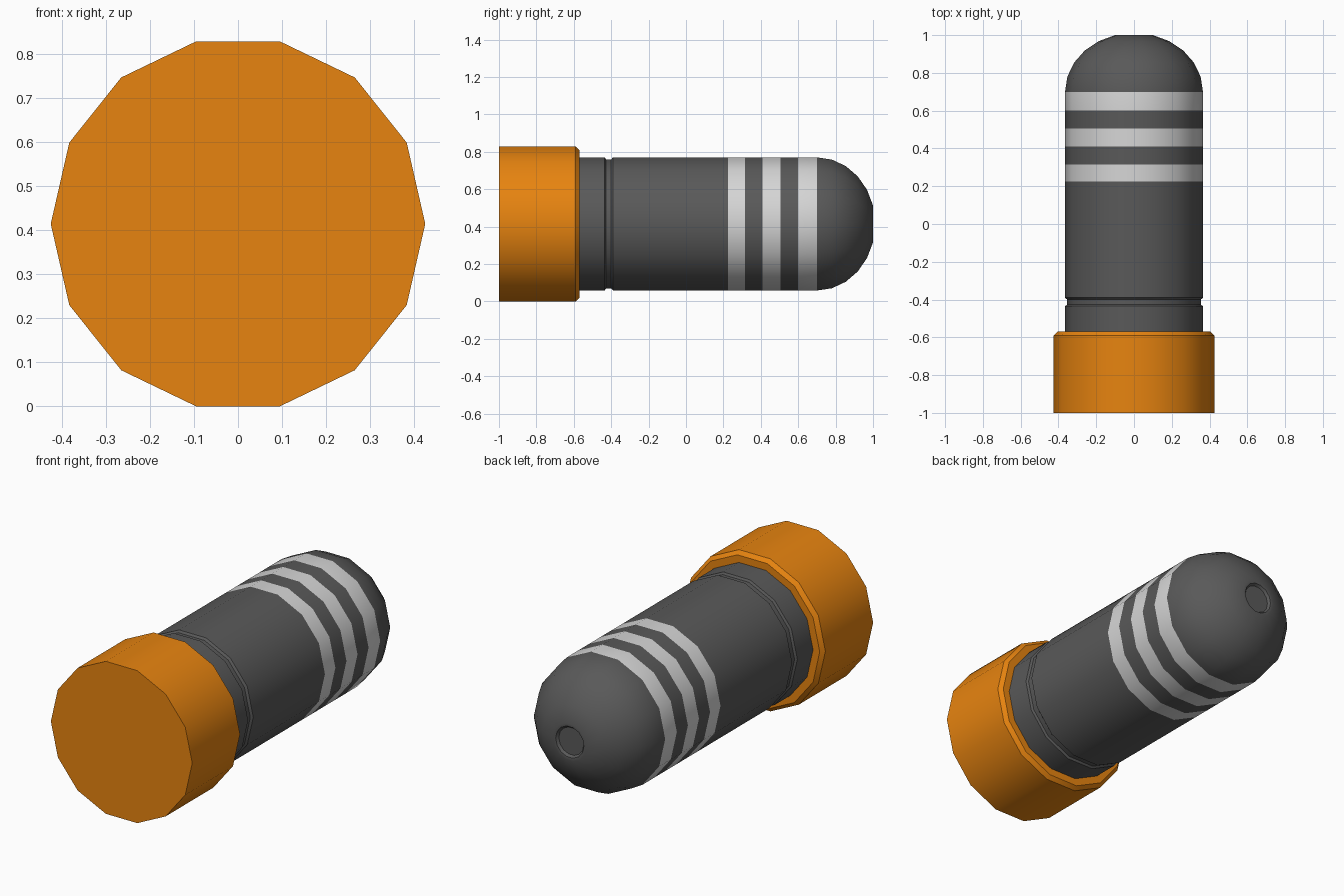
import bpy, bmesh, math

cube = bpy.data.objects.get("Cube")
if cube:
    bpy.data.objects.remove(cube, do_unlink=True)

SIDES = 14
CAP_R, BODY_R = 0.425, 0.365
AXIS_Z = CAP_R * math.cos(math.pi / SIDES)


def material(name, colour):
    mat = bpy.data.materials.new(name)
    mat.use_nodes = True
    mat.diffuse_color = (*colour, 1)
    mat.node_tree.nodes["Principled BSDF"].inputs["Base Color"].default_value = (*colour, 1)
    return mat


orange = material("orange", (0.8, 0.23, 0.005))
charcoal = material("charcoal", (0.1, 0.1, 0.1))
light_grey = material("light grey", (0.67, 0.67, 0.67))


def lathe(name, profile, mats, rule=lambda y: 0):
    """Turn (radius, y) points about the y axis and close both ends."""
    bm = bmesh.new()
    rings = []
    for r, y in profile:
        angles = [2 * math.pi * i / SIDES for i in range(SIDES)]
        rings.append([bm.verts.new((r * math.cos(a), y, AXIS_Z + r * math.sin(a))) for a in angles])
    for a, b in zip(rings, rings[1:]):
        for i in range(SIDES):
            j = (i + 1) % SIDES
            bm.faces.new((a[i], a[j], b[j], b[i]))
    bm.faces.new(rings[0])
    bm.faces.new(rings[-1])
    bmesh.ops.recalc_face_normals(bm, faces=bm.faces)
    for f in bm.faces:
        f.material_index = rule(f.calc_center_median().y)
    mesh = bpy.data.meshes.new(name)
    bm.to_mesh(mesh)
    bm.free()
    for m in mats:
        mesh.materials.append(m)
    obj = bpy.data.objects.new(name, mesh)
    bpy.context.collection.objects.link(obj)
    bpy.ops.object.select_all(action="DESELECT")
    obj.select_set(True)
    bpy.context.view_layer.objects.active = obj
    bpy.ops.object.shade_smooth_by_angle(angle=math.radians(30))
    return obj


# End cap with a chamfered rim
lathe("end_cap", [(CAP_R, -1), (CAP_R, -0.59), (0.405, -0.57), (0.355, -0.57)], [orange])

# Body: groove, three painted stripes, rounded nose with a dimple
stripes = [(0.225, 0.315), (0.41, 0.505), (0.6, 0.7)]
groove = [(BODY_R, -0.435), (0.354, -0.427), (0.354, -0.4), (BODY_R, -0.39)]
bands = [(BODY_R, y) for pair in stripes for y in pair]
nose = [(BODY_R * math.cos(t), 0.7 + 0.312 * math.sin(t))
        for t in (math.radians(74) * i / 5 for i in range(1, 6))]
dimple = [(0.085, 0.998), (0.075, 0.985)]
lathe("body", [(BODY_R, -0.6)] + groove + bands + nose + dimple, [charcoal, light_grey],
      lambda y: int(any(a < y < b for a, b in stripes)))
